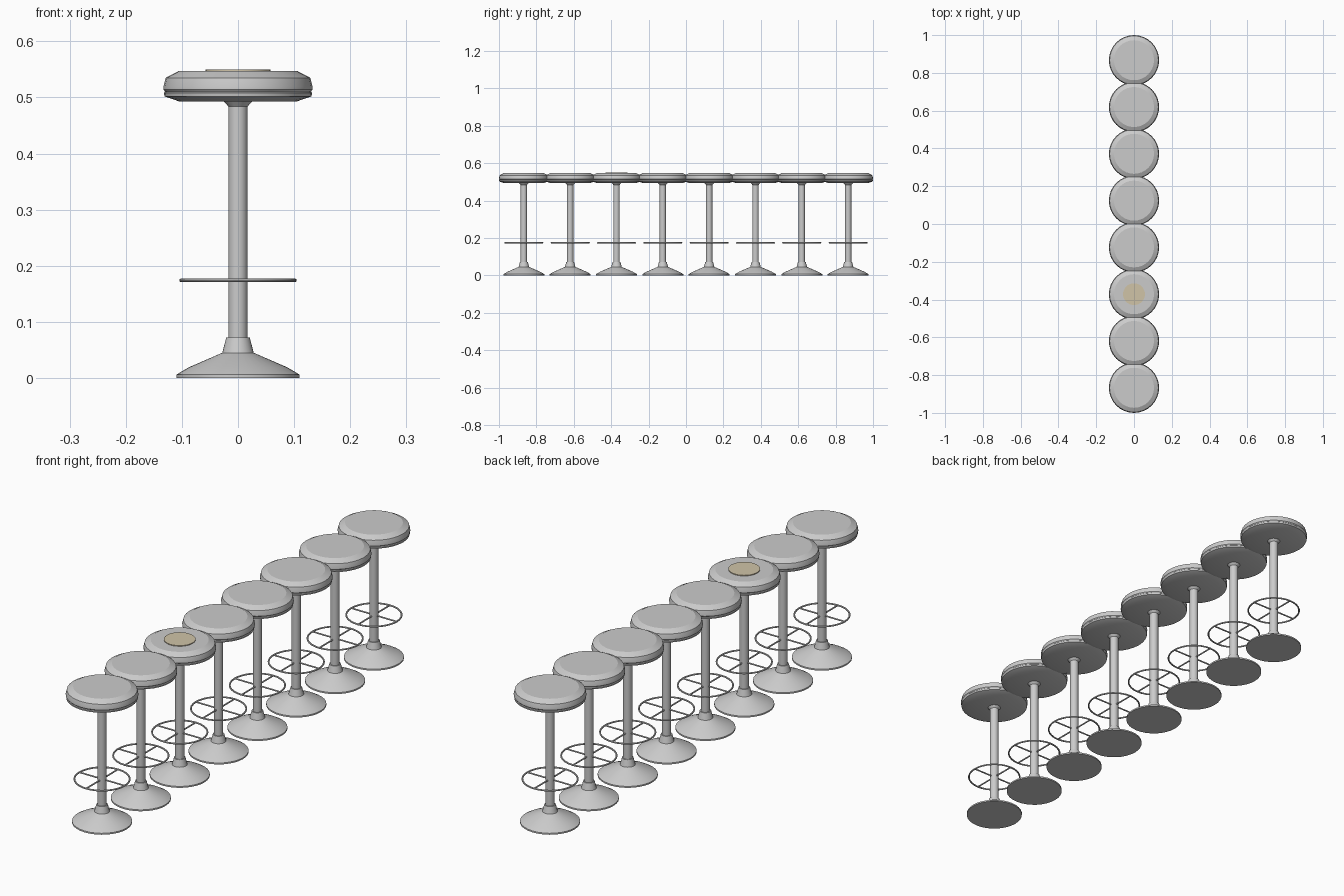
import bpy, bmesh, math
from mathutils import Matrix

if "Cube" in bpy.data.objects:
    bpy.data.objects.remove(bpy.data.objects["Cube"])

STOOLS = 8
RADIUS = 0.133
SPACING = (2 - 2 * RADIUS) / (STOOLS - 1)
FOOT_Z = 0.174


def material(name, rgb):
    m = bpy.data.materials.new(name)
    m.use_nodes = True
    color = (*rgb, 1)
    m.diffuse_color = color
    m.node_tree.nodes["Principled BSDF"].inputs["Base Color"].default_value = color
    return m


grey = material("light grey", (0.6, 0.6, 0.6))
tan = material("tan", (0.63, 0.55, 0.39))


def lathe(bm, profile, sides, closed=False):
    """Revolve (radius, height) points round z; open profiles get end caps."""
    rings = []
    for r, z in profile:
        rings.append([bm.verts.new((r * math.cos(a), r * math.sin(a), z))
                      for a in (math.tau * i / sides for i in range(sides))])
    pairs = list(zip(rings, rings[1:]))
    if closed:
        pairs.append((rings[-1], rings[0]))
    else:
        bm.faces.new(rings[0])
        bm.faces.new(rings[-1])
    for low, high in pairs:
        for i in range(sides):
            j = (i + 1) % sides
            bm.faces.new((low[i], low[j], high[j], high[i]))


def finish(bm, name, mat):
    bmesh.ops.recalc_face_normals(bm, faces=bm.faces)
    mesh = bpy.data.meshes.new(name)
    bm.to_mesh(mesh)
    bm.free()
    mesh.materials.append(mat)
    mesh.shade_smooth()
    mesh.set_sharp_from_angle(angle=math.radians(24))
    return mesh


def turned(name, profile, sides, mat=grey):
    bm = bmesh.new()
    lathe(bm, profile, sides)
    return finish(bm, name, mat)


def foot_rest_mesh():
    """Thin ring with four spokes along x and y."""
    bm = bmesh.new()
    tube, ring = 0.0033, 0.1015
    section = [(ring + tube * math.cos(a), FOOT_Z + tube * math.sin(a))
               for a in (math.tau * i / 8 for i in range(8))]
    lathe(bm, section, 32, closed=True)
    for axis in "XY":
        turn = Matrix.Rotation(math.pi / 2, 4, axis)
        bmesh.ops.create_cone(bm, cap_ends=True, segments=8, radius1=0.003,
                              radius2=0.003, depth=2 * ring,
                              matrix=Matrix.Translation((0, 0, FOOT_Z)) @ turn)
    return finish(bm, "foot_rest", grey)


# Parts of one stool
parts = {
    "base": turned("base", [(0.11, 0), (0.11, 0.006), (0.088, 0.019),
                            (0.028, 0.045), (0.021, 0.072), (0.017, 0.072)], 32),
    "post": turned("post", [(0.0172, 0.06), (0.0172, 0.49)], 16),
    "seat_collar": turned("seat_collar", [(0.0172, 0.484), (0.026, 0.494)], 16),
    "seat_tray": turned("seat_tray", [(0.105, 0.493), (0.131, 0.502),
                                      (0.132, 0.508), (0.129, 0.511)], 32),
    "cushion": turned("cushion", [(0.129, 0.509), (RADIUS, 0.514), (RADIUS, 0.519),
                                  (0.129, 0.535), (0.106, 0.547)], 32),
    "foot_rest": foot_rest_mesh(),
}


def place(name, mesh, y):
    ob = bpy.data.objects.new(name, mesh)
    ob.location.y = y
    bpy.context.collection.objects.link(ob)


# Row of stools from front to back
for n in range(STOOLS):
    y = -1 + RADIUS + n * SPACING
    for part, mesh in parts.items():
        place(f"{part}_{n + 1}", mesh, y)

# Round pad lying on the third stool
pad = turned("round_pad", [(0.058, 0.546), (0.058, 0.55)], 32, tan)
place("round_pad", pad, -1 + RADIUS + 2 * SPACING)
